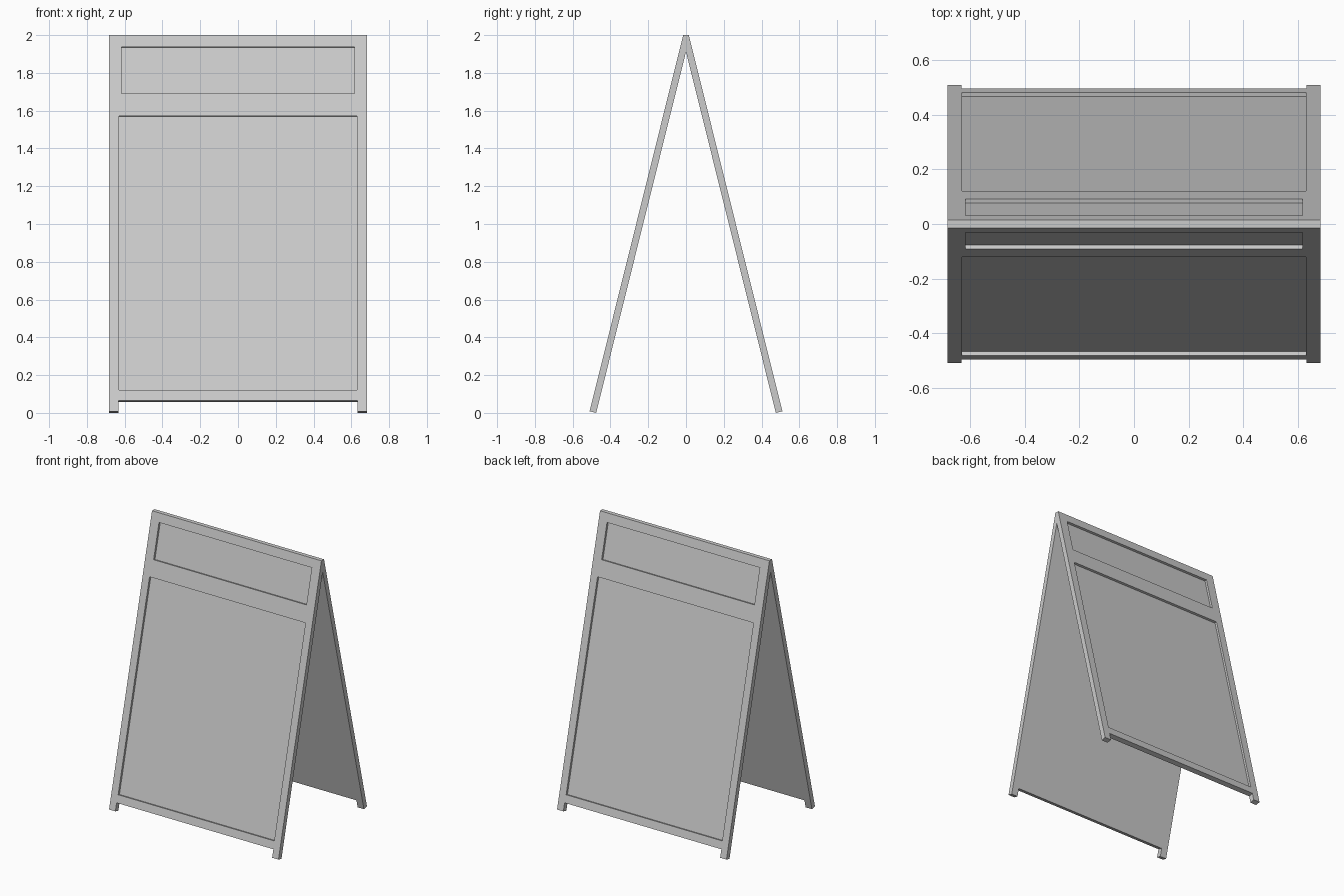
import bpy, bmesh
from mathutils import Vector

if "Cube" in bpy.data.objects:
    bpy.data.objects.remove(bpy.data.objects["Cube"])

SLOPE = 0.2487
N = Vector((1.0, -SLOPE)).normalized()   # inward direction of the front board (y, z)


def prism(name, profile, half_width):
    """Extrude a (y, z) profile along x, centred on x = 0."""
    bm = bmesh.new()
    face = bm.faces.new([bm.verts.new((-half_width, y, z)) for y, z in profile])
    ext = bmesh.ops.extrude_face_region(bm, geom=[face])
    verts = [g for g in ext["geom"] if isinstance(g, bmesh.types.BMVert)]
    bmesh.ops.translate(bm, verts=verts, vec=(2 * half_width, 0, 0))
    bmesh.ops.recalc_face_normals(bm, faces=bm.faces)
    mesh = bpy.data.meshes.new(name)
    bm.to_mesh(mesh)
    bm.free()
    obj = bpy.data.objects.new(name, mesh)
    bpy.context.collection.objects.link(obj)
    return obj


def outer(z):
    """Point on the outer face of the front board at height z."""
    return Vector((-0.015 - SLOPE * (2 - z), z))


def cut(target, z0, z1, half_width, depth, side):
    """Cut a pocket square to the sloping outer face."""
    a, b = outer(z0), outer(z1)
    pts = [a - N * 0.03, b - N * 0.03, b + N * depth, a + N * depth]
    cutter = prism("cutter", [(side * p.x, p.y) for p in pts], half_width)
    cutter.hide_render = True
    mod = target.modifiers.new("cut", 'BOOLEAN')
    mod.operation = 'DIFFERENCE'
    mod.solver = 'EXACT'
    mod.object = cutter
    bpy.context.view_layer.objects.active = target
    bpy.ops.object.modifier_apply(modifier=mod.name)
    bpy.data.objects.remove(cutter)


# Board side profile: outer top, ridge, inner face, foot
profile = [(-0.015, 2.0), (0, 2.0), (0, 1.912), (-0.457, 0.075),
           (-0.476, 0.0), tuple(outer(0.0085))]

for name, side in (("front_board", 1), ("back_board", -1)):
    board = prism(name, [(side * y, z) for y, z in profile], 0.684)
    cut(board, 1.69, 1.938, 0.617, 0.016, side)   # header recess
    cut(board, 0.12, 1.573, 0.63, 0.016, side)    # main display recess
    cut(board, -0.15, 0.065, 0.633, 0.2, side)    # gap between the feet
